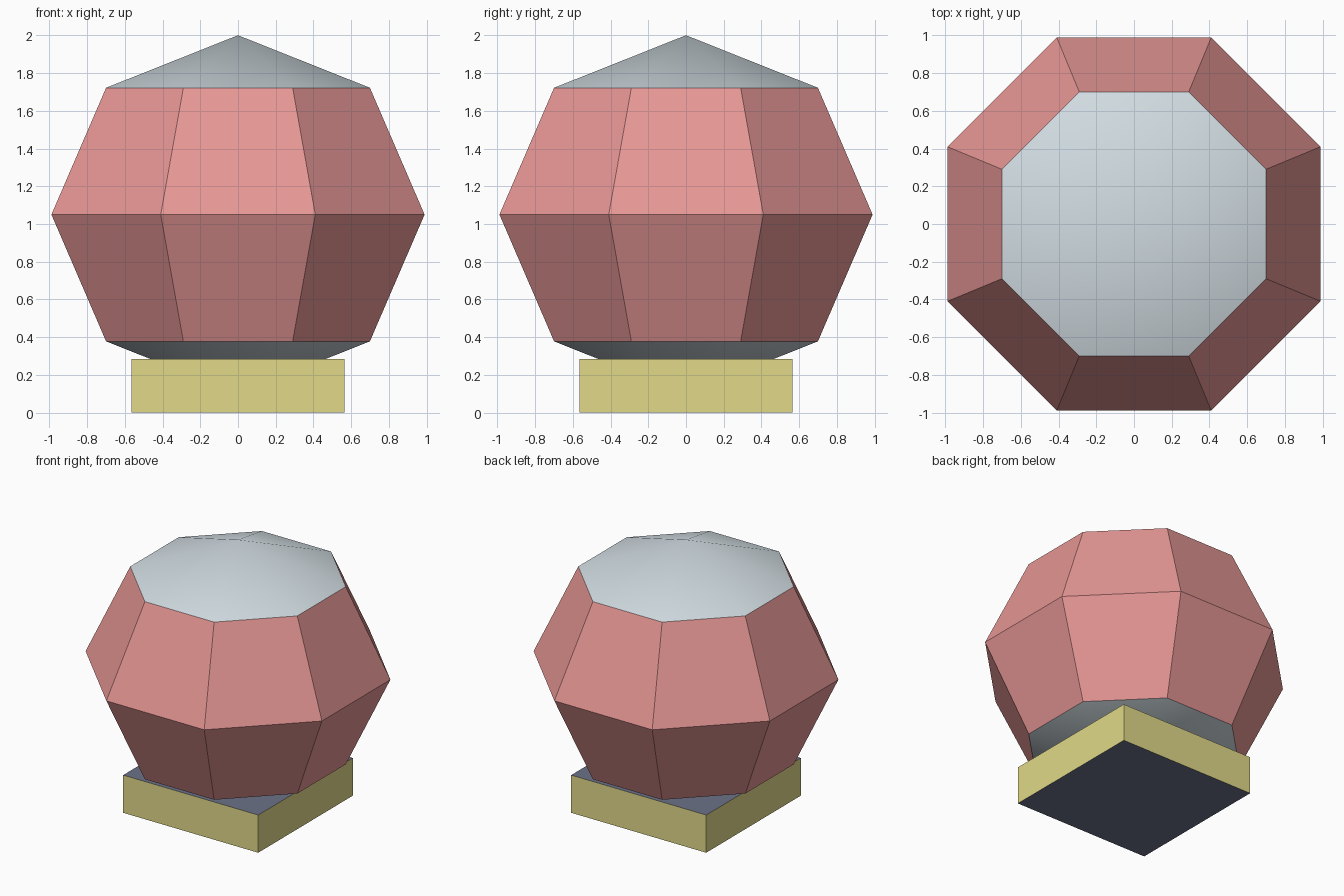
import bpy
import math

cube = bpy.data.objects.get("Cube")
if cube:
    bpy.data.objects.remove(cube, do_unlink=True)


def make_material(name, rgb):
    """Flat material from 0-255 display values, stored as linear."""
    def linear(c):
        c /= 255
        return c / 12.92 if c <= 0.04045 else ((c + 0.055) / 1.055) ** 2.4
    colour = [linear(c) for c in rgb] + [1.0]
    mat = bpy.data.materials.new(name)
    mat.use_nodes = True
    mat.diffuse_color = colour
    mat.node_tree.nodes["Principled BSDF"].inputs["Base Color"].default_value = colour
    return mat


def finish(obj, name, side_mat, end_mat, steepness):
    """Name the part and colour faces that point mostly up or down as ends."""
    obj.name = obj.data.name = name
    obj.data.materials.append(side_mat)
    obj.data.materials.append(end_mat)
    for face in obj.data.polygons:
        face.material_index = int(abs(face.normal.z) > steepness)


red = make_material("soft red", (230, 151, 149))
pale = make_material("pale grey", (210, 221, 227))
yellow = make_material("dull yellow", (225, 217, 137))
slate = make_material("slate blue", (108, 114, 137))

# Faceted globe: red side panels, pale caps at both poles
bpy.ops.mesh.primitive_uv_sphere_add(segments=8, ring_count=4, radius=1, location=(0, 0, 1.05))
globe = bpy.context.object
globe.scale = (1.07, 1.07, 0.95)
globe.rotation_euler.z = math.radians(22.5)
bpy.ops.object.transform_apply(location=False, rotation=True, scale=True)
finish(globe, "globe", red, pale, 0.7)
bpy.ops.object.shade_smooth_by_angle(angle=math.radians(30))

# Square base: yellow sides, slate top and underside
bpy.ops.mesh.primitive_cube_add(size=1, location=(0, 0, 0.1425))
base = bpy.context.object
base.scale = (1.13, 1.13, 0.285)
bpy.ops.object.transform_apply(location=False, rotation=False, scale=True)
finish(base, "base", yellow, slate, 0.7)
